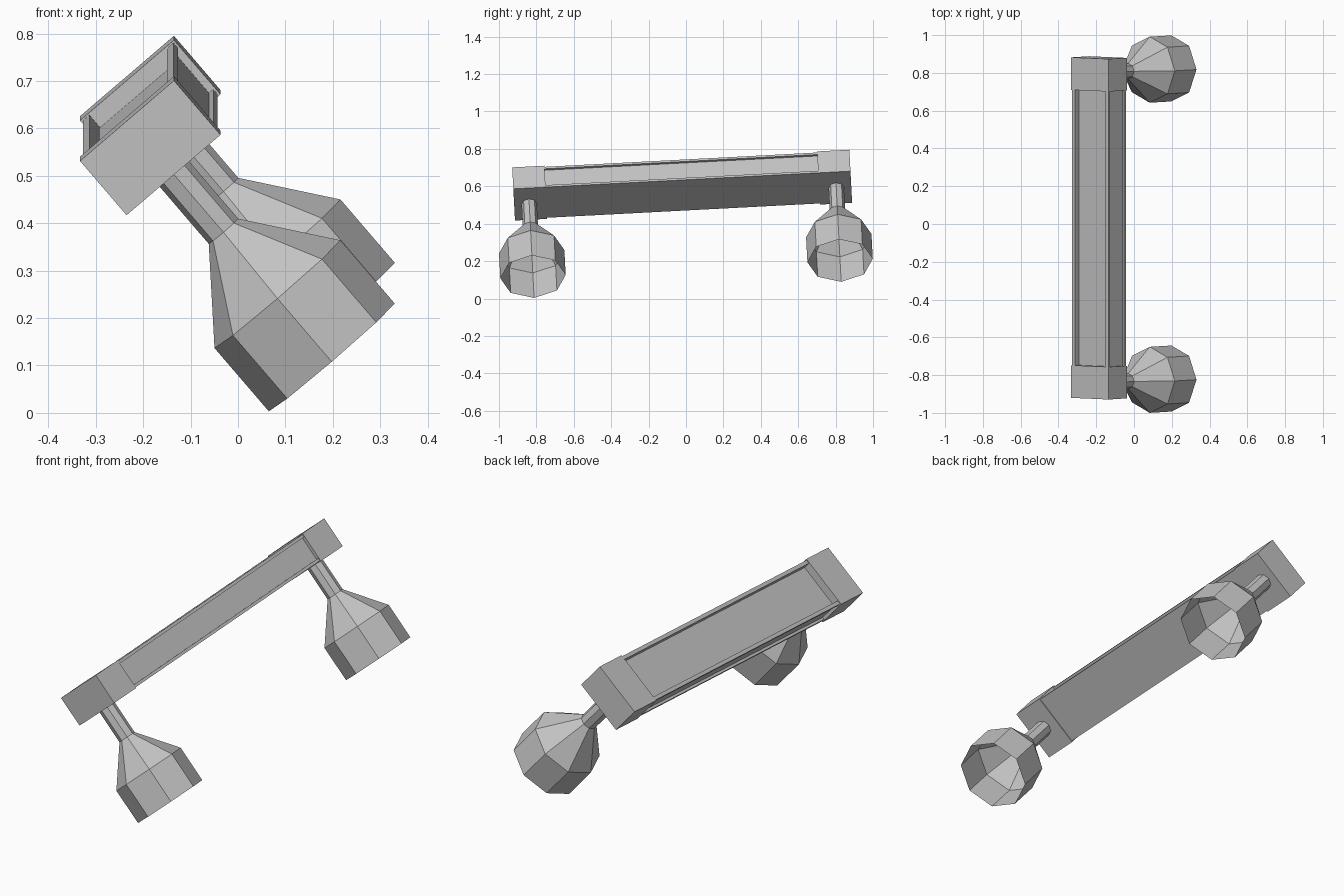
import bpy
import bmesh
import math
from mathutils import Matrix, Vector

cube = bpy.data.objects.get("Cube")
if cube:
    bpy.data.objects.remove(cube, do_unlink=True)

GREY = (0.55, 0.55, 0.55, 1)
mat = bpy.data.materials.new("plain grey")
mat.use_nodes = True
mat.diffuse_color = GREY
mat.node_tree.nodes["Principled BSDF"].inputs["Base Color"].default_value = GREY

# Whole fixture is tilted: bar along local y, lamps hanging along local -z
PLACE = (Matrix.Translation((-0.136, -0.0175, 0.549))
         @ Matrix.Rotation(math.radians(3), 4, 'X')
         @ Matrix.Rotation(math.radians(-40.6), 4, 'Y'))


def add_object(name, bm):
    mesh = bpy.data.meshes.new(name)
    bm.transform(PLACE)
    bm.to_mesh(mesh)
    bm.free()
    mesh.materials.append(mat)
    obj = bpy.data.objects.new(name, mesh)
    bpy.context.collection.objects.link(obj)
    return obj


def extrude_profile(name, half, y0, y1):
    """Mirror a half outline (x, z) and extrude it along y."""
    outline = half + [(-x, z) for x, z in reversed(half)]
    bm = bmesh.new()
    face = bm.faces.new([bm.verts.new((x, y0, z)) for x, z in outline])
    out = bmesh.ops.extrude_face_region(bm, geom=[face])
    moved = [v for v in out["geom"] if isinstance(v, bmesh.types.BMVert)]
    bmesh.ops.translate(bm, verts=moved, vec=Vector((0, y1 - y0, 0)))
    bmesh.ops.recalc_face_normals(bm, faces=bm.faces)
    return add_object(name, bm)


def lamp(name, y, rings, sides=8):
    """Open faceted shade with its stem, made from (radius, z) rings."""
    bm = bmesh.new()
    loops = []
    for r, z in rings:
        angles = [2 * math.pi * i / sides for i in range(sides)]
        loops.append([bm.verts.new((r * math.cos(a), y + r * math.sin(a), z))
                      for a in angles])
    for a, b in zip(loops, loops[1:]):
        for i in range(sides):
            j = (i + 1) % sides
            bm.faces.new((a[j], a[i], b[i], b[j]))
    return add_object(name, bm)


# Bar body: trough on top and a shallow panel on each side
W, H = 0.126, 0.147
body = [(W, 0.004), (W, 0.018), (W - 0.012, 0.018), (W - 0.012, H - 0.014),
        (W, H - 0.014), (W, H), (W - 0.018, H), (W - 0.018, H - 0.035)]
extrude_profile("bar_body", body, -0.73, 0.73)

# Solid end blocks and hanging lamps
block = [(0.1305, 0), (0.1305, 0.151)]
shade = [(0.041, 0.002), (0.041, -0.162), (0.175, -0.337), (0.175, -0.513)]
for label, s in (("front", -1), ("back", 1)):
    lo, hi = sorted((s * 0.73, s * 0.9025))
    extrude_profile(label + "_end_block", block, lo, hi)
    lamp(label + "_lamp", s * 0.822, shade)
